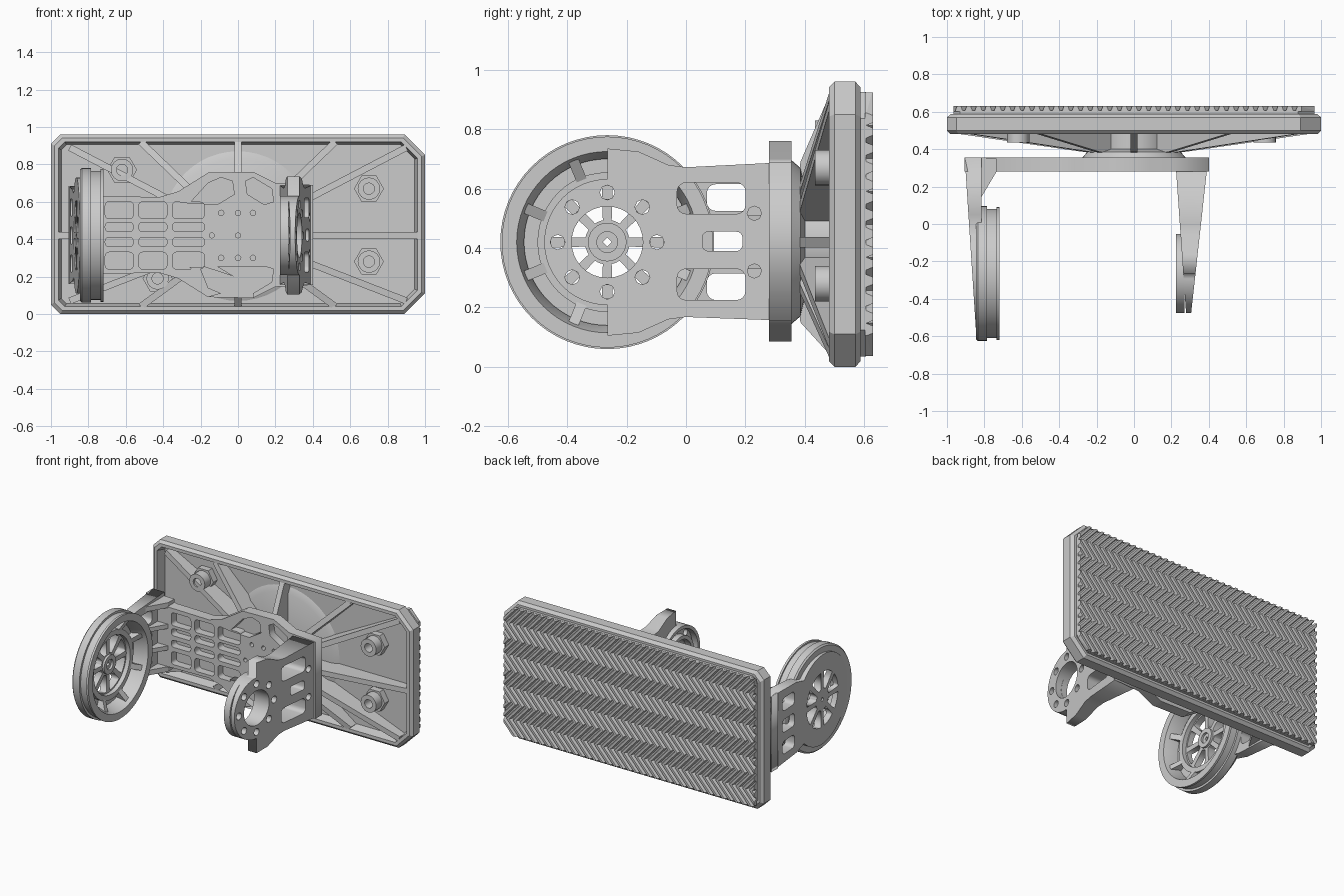
import bpy, bmesh
from math import sin, cos, pi, radians, hypot
from mathutils import Vector

if "Cube" in bpy.data.objects:
    bpy.data.objects.remove(bpy.data.objects["Cube"])


def finish(name, bm, smooth=False):
    bmesh.ops.remove_doubles(bm, verts=bm.verts, dist=1e-5)
    bmesh.ops.recalc_face_normals(bm, faces=bm.faces)
    me = bpy.data.meshes.new(name)
    bm.to_mesh(me)
    bm.free()
    ob = bpy.data.objects.new(name, me)
    bpy.context.collection.objects.link(ob)
    if smooth:
        bpy.ops.object.select_all(action='DESELECT')
        ob.select_set(True)
        bpy.context.view_layer.objects.active = ob
        bpy.ops.object.shade_smooth_by_angle(angle=radians(30))
    return ob


def loft(bm, rings, wrap=False):
    vs = [[bm.verts.new(p) for p in r] for r in rings]
    n = len(vs[0])
    pairs = list(zip(vs, vs[1:])) + ([(vs[-1], vs[0])] if wrap else [])
    for a, b in pairs:
        for i in range(n):
            j = (i + 1) % n
            bm.faces.new((a[i], a[j], b[j], b[i]))
    if not wrap:
        bm.faces.new(vs[0])
        bm.faces.new(vs[-1])


def lathe(name, profile, axis, c, n=48):
    """Revolve a closed (axial, radius) profile about x (c = y, z) or y (c = x, z)."""
    bm = bmesh.new()
    rings = []
    for k in range(n):
        t = 2 * pi * k / n
        pts = [(a, c[0] + r * cos(t), c[1] + r * sin(t)) for a, r in profile]
        rings.append(pts if axis == 'x' else [(q, p, s) for p, q, s in pts])
    loft(bm, rings, True)
    return finish(name, bm, True)


def tube(name, a0, a1, r0, r1, axis, c, n=48):
    return lathe(name, [(a0, r0), (a0, r1), (a1, r1), (a1, r0)], axis, c, n)


def panel(name, outline, holes, place):
    """Flat profile with holes, thickened 0..1 and moved by place(u, v, w)."""
    cu = bpy.data.curves.new(name, 'CURVE')
    cu.dimensions, cu.fill_mode, cu.extrude = '2D', 'BOTH', 0.5
    for loop in [outline] + holes:
        s = cu.splines.new('POLY')
        s.points.add(len(loop) - 1)
        for p, q in zip(s.points, loop):
            p.co = (q[0], q[1], 0, 1)
        s.use_cyclic_u = True
    tmp = bpy.data.objects.new(name + "_curve", cu)
    bpy.context.collection.objects.link(tmp)
    dg = bpy.context.evaluated_depsgraph_get()
    me = bpy.data.meshes.new_from_object(tmp.evaluated_get(dg))
    bm = bmesh.new()
    bm.from_mesh(me)
    bpy.data.objects.remove(tmp)
    for v in bm.verts:
        v.co = place(v.co.x, v.co.y, v.co.z + 0.5)
    return finish(name, bm)


def arc(cx, cy, r, a0, a1, n):
    return [(cx + r * cos(radians(a0 + (a1 - a0) * i / n)),
             cy + r * sin(radians(a0 + (a1 - a0) * i / n))) for i in range(n + 1)]


def ngon(cx, cy, r, n=12):
    return arc(cx, cy, r, 0, 360, n)[:-1]


def rrect(x0, x1, y0, y1, r):
    return (arc(x1 - r, y1 - r, r, 0, 90, 4) + arc(x0 + r, y1 - r, r, 90, 180, 4)
            + arc(x0 + r, y0 + r, r, 180, 270, 4) + arc(x1 - r, y0 + r, r, 270, 360, 4))


def plate_ring(inset, y):
    x0, x1, z0, z1 = -1 + inset, 1 - inset, inset, 0.96 - inset
    a, b = 0.05 - 0.4 * inset, 0.11 - 0.586 * inset
    pts = [(x0 + a, z0), (x1 - b, z0), (x1, z0 + b), (x1, z1 - b),
           (x1 - b, z1), (x0 + a, z1), (x0, z1 - a), (x0, z0 + a)]
    return [(x, y, z) for x, z in pts]


CY, CZ = -0.265, 0.42   # pivot axis of both arms

# Foot plate: hollow pan with a bevelled rim
bm = bmesh.new()
loft(bm, [plate_ring(i, y) for i, y in [(0.02, 0.588), (0, 0.57), (0, 0.5), (0.018, 0.482),
                                        (0.04, 0.482), (0.055, 0.545)]])
finish("foot_plate", bm)

# Tread pad with herringbone ridges clipped to the pad outline
bm = bmesh.new()
loft(bm, [plate_ring(0.035, 0.58), plate_ring(0.035, 0.606)])
finish("tread_pad", bm)
bm = bmesh.new()
pitch, amp, w, bands = 0.052, 0.1, 0.021, 8
for i in range(-22, 21):
    rings = []
    for k in range(bands + 1):
        x, z = i * pitch + amp * (k % 2), 0.036 + 0.888 * k / bands
        rings.append([(x - w, 0.602, z), (x - w * 0.5, 0.63, z),
                      (x + w * 0.5, 0.63, z), (x + w, 0.602, z)])
    loft(bm, rings)
for co, no in [((-0.965, 0, 0), (-1, 0, 0)), ((0.965, 0, 0), (1, 0, 0)),
               ((0.92, 0, 0.9), (1, 0, 1)), ((0.92, 0, 0.06), (1, 0, -1))]:
    g = bmesh.ops.bisect_plane(bm, geom=bm.verts[:] + bm.edges[:] + bm.faces[:],
                               plane_co=co, plane_no=Vector(no).normalized(), clear_outer=True)
    bmesh.ops.holes_fill(bm, edges=[e for e in g['geom_cut']
                                    if isinstance(e, bmesh.types.BMEdge)], sides=0)
finish("tread_ridges", bm)

# Hub and raised dish behind the bracket
lathe("hub", [(0.35, 0.0001), (0.35, 0.28), (0.385, 0.25), (0.4, 0.19), (0.55, 0.19),
              (0.55, 0.0001)], 'y', (0, CZ))
lathe("dish", [(0.525, 0.0001), (0.525, 0.36), (0.55, 0.41), (0.55, 0.0001)], 'y', (0, 0.47))

# Tapering ribs from the hub to the rim
bm = bmesh.new()
ends = [(0, 0.92), (0, 0.04)]
for s in (1, -1):
    ends += [(s * 0.96, CZ), (s * 0.9, 0.89), (s * 0.9, 0.07), (s * 0.52, 0.92), (s * 0.52, 0.04)]
for x, z in ends:
    d = Vector((x, 0, z - CZ))
    u = d.normalized()
    side = Vector((-u.z, 0, u.x)) * 0.018
    c = Vector((0, 0, CZ))
    prof = [(u * 0.17, 0.56), (u * 0.17, 0.375), (u * 0.27, 0.385), (d, 0.485), (d, 0.56)]
    loft(bm, [[c + p + Vector((0, y, 0)) + s * side for p, y in prof] for s in (1, -1)])
finish("plate_ribs", bm)

# Screw bosses on the plate
for k, (x, z) in enumerate([(-0.62, 0.77), (0.7, 0.67), (0.7, 0.28), (-0.43, 0.19)]):
    tube(f"screw_boss_{k}", 0.435, 0.55, 0.03, 0.06, 'y', (x, z), 16)
    tube(f"boss_foot_{k}", 0.5, 0.55, 0.05, 0.08, 'y', (x, z), 6)

# Bracket back plate: solid web plus pocketed front layer
upper = [(-0.905, 0.685), (-0.8, 0.655), (-0.72, 0.63), (-0.42, 0.625), (-0.32, 0.655), (-0.16, 0.755),
         (0.08, 0.76), (0.2, 0.7), (0.4, 0.69)]
outline = upper + [(x, 2 * CZ - z + 0.005) for x, z in reversed(upper)]
pockets = []
for x0, x1 in [(-0.71, -0.56), (-0.53, -0.38), (-0.35, -0.18)]:
    for z0, z1 in [(0.51, 0.6), (0.44, 0.49), (0.36, 0.41), (0.24, 0.33)]:
        pockets.append(rrect(x0, x1, z0, z1, 0.02))
for s in (1, -1):
    for hexa in [[(-0.26, .17), (-0.16, .28), (-0.09, .31), (-0.03, .29), (-0.02, .22), (-0.11, .165)],
                 [(0.04, .29), (0.08, .31), (0.18, .25), (0.19, .18), (0.14, .165), (0.05, .22)]]:
        pockets.append([(x, CZ + s * z) for x, z in hexa])
    pockets += [ngon(x, CZ + s * 0.12, 0.015, 8) for x in (-0.09, 0, 0.08)]
pockets += [ngon(-0.14, CZ, 0.014, 8), ngon(0, CZ, 0.014, 8)]
panel("bracket_web", outline, [], lambda u, v, t: (u, 0.335 + 0.02 * t, v))
panel("bracket_front", outline, pockets, lambda u, v, t: (u, 0.28 + 0.055 * t, v))

# Right arm: wedge-shaped plate ending in a bored ring
slots = [rrect(-0.03, 0.2, 0.515, 0.62, 0.03), rrect(-0.03, 0.2, 0.225, 0.33, 0.03),
         rrect(0.055, 0.19, 0.39, 0.455, 0.02)]
bolts = [ngon(0.23, CZ + s * 0.097, 0.024, 8) for s in (1, -1)]
bolts += [ngon(0.315, CZ + s * d, 0.02, 8) for s in (1, -1) for d in (0.097, 0.235)]
ring_bolts = [ngon(CY + 0.167 * cos(k * pi / 4), CZ + 0.167 * sin(k * pi / 4), 0.025, 8)
              for k in range(8)]
right = ([(0.355, 0.69), (0, 0.672), (-0.06, 0.68), (-0.16, 0.725), (CY, 0.735)]
         + arc(CY, CZ, 0.212, 90, 270, 24)
         + [(CY, 0.105), (-0.16, 0.115), (-0.06, 0.16), (0, 0.168), (0.355, 0.155)])
panel("right_arm", right, slots + bolts + ring_bolts + [ngon(CY, CZ, 0.12, 32)],
      lambda u, v, t: (0, u, v) and (
          (0.245 - 0.07 * u) * (1 - t) + (0.358 + 0.11 * u) * t, u, v))
tube("right_arm_collar", 0.225, 0.27, 0.12, 0.145, 'x', (CY, CZ))
tube("right_arm_outer_collar", 0.225, 0.27, 0.19, 0.212, 'x', (CY, CZ))

# Left arm: slotted plate ending in a spoked web
windows = [arc(CY, CZ, 0.075, a - 11, a + 11, 3) + arc(CY, CZ, 0.19, a + 17, a - 17, 6)
           for a in [22.5 + 45 * k for k in range(8)]]
left_slots = [rrect(0.07, 0.22, CZ + d - 0.045, CZ + d + 0.045, 0.03) for d in (0.15, 0, -0.15)]
left = ([(0.355, 0.685), (0.05, 0.665)] + arc(CY, CZ, 0.31, 45, 315, 40)
        + [(0.05, 0.175), (0.355, 0.16)])
panel("left_arm", left, windows + left_slots + [ngon(CY, CZ, 0.015, 4)],
      lambda u, v, t: ((-0.882 - 0.065 * u) * (1 - t) - 0.815 * t, u, v))
bm = bmesh.new()
for z0, z1 in [(0.18, 0.215), (0.33, 0.36), (0.48, 0.51), (0.625, 0.66)]:
    loft(bm, [[(-0.83, 0.12, z), (-0.735, 0.28, z), (-0.735, 0.35, z), (-0.83, 0.35, z)]
              for z in (z0, z1)])
finish("left_arm_gussets", bm)

# Left disc: grooved outer rim and inner step
lathe("disc_rim", [(-0.845, 0.28), (-0.845, 0.35), (-0.835, 0.36), (-0.785, 0.36), (-0.785, 0.345),
                   (-0.735, 0.345), (-0.735, 0.355), (-0.72, 0.355), (-0.72, 0.305), (-0.80, 0.28)],
      'x', (CY, CZ), 64)
tube("disc_inner_step", -0.82, -0.785, 0.2, 0.235, 'x', (CY, CZ))
tube("disc_hub_ring", -0.82, -0.8, 0.035, 0.065, 'x', (CY, CZ), 24)
# Scalloped stiffeners between the step and the rim
bm = bmesh.new()
for k in range(8):
    t = radians(22.5 + 45 * k)
    rad, tan = Vector((0, cos(t), sin(t))), Vector((0, -sin(t), cos(t))) * 0.018
    c = Vector((0, CY, CZ))
    prof = [(0.225, -0.82), (0.225, -0.785), (0.31, -0.74), (0.31, -0.82)]
    loft(bm, [[c + rad * r + s * tan + Vector((x, 0, 0)) for r, x in prof] for s in (1, -1)])
finish("disc_stiffeners", bm)
